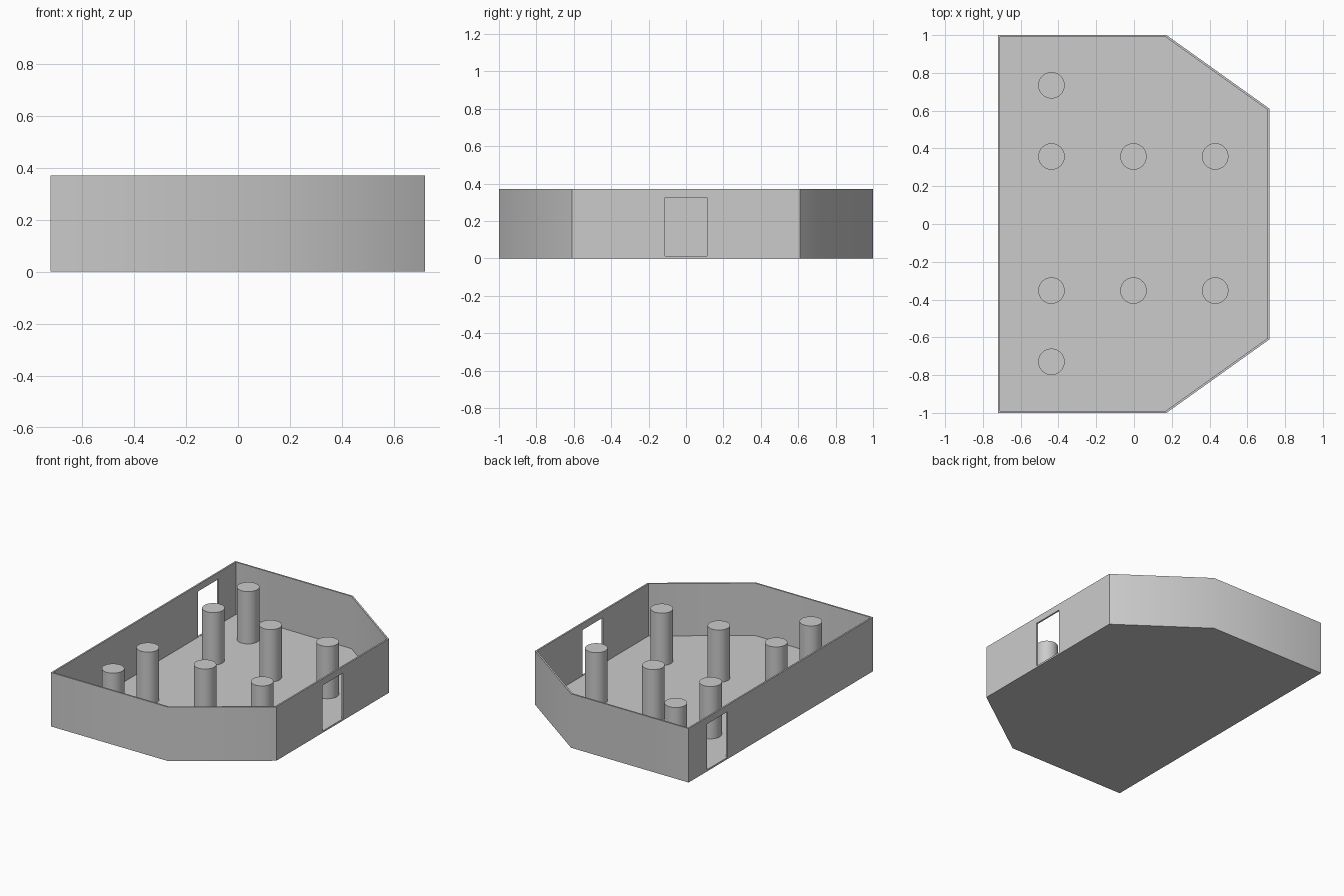
import bpy, bmesh
from math import radians

if "Cube" in bpy.data.objects:
    bpy.data.objects.remove(bpy.data.objects["Cube"])

H = 0.37        # overall height
T = 0.011       # wall and floor thickness
OUTLINE = [(-0.72, -1), (0.172, -1), (0.718, -0.61), (0.718, 0.61), (0.172, 1), (-0.72, 1)]


def finish(name, bm):
    bmesh.ops.recalc_face_normals(bm, faces=bm.faces)
    me = bpy.data.meshes.new(name)
    bm.to_mesh(me)
    bm.free()
    ob = bpy.data.objects.new(name, me)
    bpy.context.collection.objects.link(ob)
    return ob


def smooth(ob, angle):
    bpy.ops.object.select_all(action='DESELECT')
    ob.select_set(True)
    bpy.context.view_layer.objects.active = ob
    bpy.ops.object.shade_smooth_by_angle(angle=radians(angle))


def extrude(bm, face, dz):
    new = bmesh.ops.extrude_discrete_faces(bm, faces=[face])["faces"][0]
    bmesh.ops.translate(bm, verts=new.verts, vec=(0, 0, dz))
    return new


# Room shell: floor and thin walls in one piece
bm = bmesh.new()
base = bm.faces.new([bm.verts.new((x, y, 0)) for x, y in OUTLINE])
bottom = [v for v in base.verts]
top = extrude(bm, base, H)
bm.faces.new(list(reversed(bottom))) if not bm.faces.get(bottom) else None
bmesh.ops.recalc_face_normals(bm, faces=bm.faces)
bmesh.ops.inset_region(bm, faces=[top], thickness=T, use_even_offset=True)
extrude(bm, top, T - H)
shell = finish("room_shell", bm)

# Doorways: one centred in the right wall, one near the back of the left wall
for name, x, y in (("right_doorway_cutter", 0.715, 0), ("left_doorway_cutter", -0.715, 0.69)):
    bpy.ops.mesh.primitive_cube_add(size=1, location=(x, y, 0.1685))
    cutter = bpy.context.object
    cutter.name = name
    cutter.scale = (0.06, 0.224, 0.313)
    cutter.hide_render = True
    bpy.context.view_layer.objects.active = shell
    mod = shell.modifiers.new(name, 'BOOLEAN')
    mod.object = cutter
    mod.solver = 'EXACT'
    bpy.ops.object.modifier_apply(modifier=name)
    bpy.data.objects.remove(cutter)
smooth(shell, 40)

# Columns: four per side
for side, offset in (("back", 0.0025), ("front", 0.0025)):
    s = 1 if side == "back" else -1
    for i, (x, y) in enumerate([(-0.437, 0.732), (-0.437, 0.355), (-0.003, 0.355), (0.43, 0.355)]):
        bpy.ops.mesh.primitive_cylinder_add(vertices=48, radius=0.07, depth=H - T,
                                            location=(x, s * y + offset, (H + T) / 2))
        col = bpy.context.object
        col.name = f"{side}_column_{i + 1}"
        smooth(col, 40)
